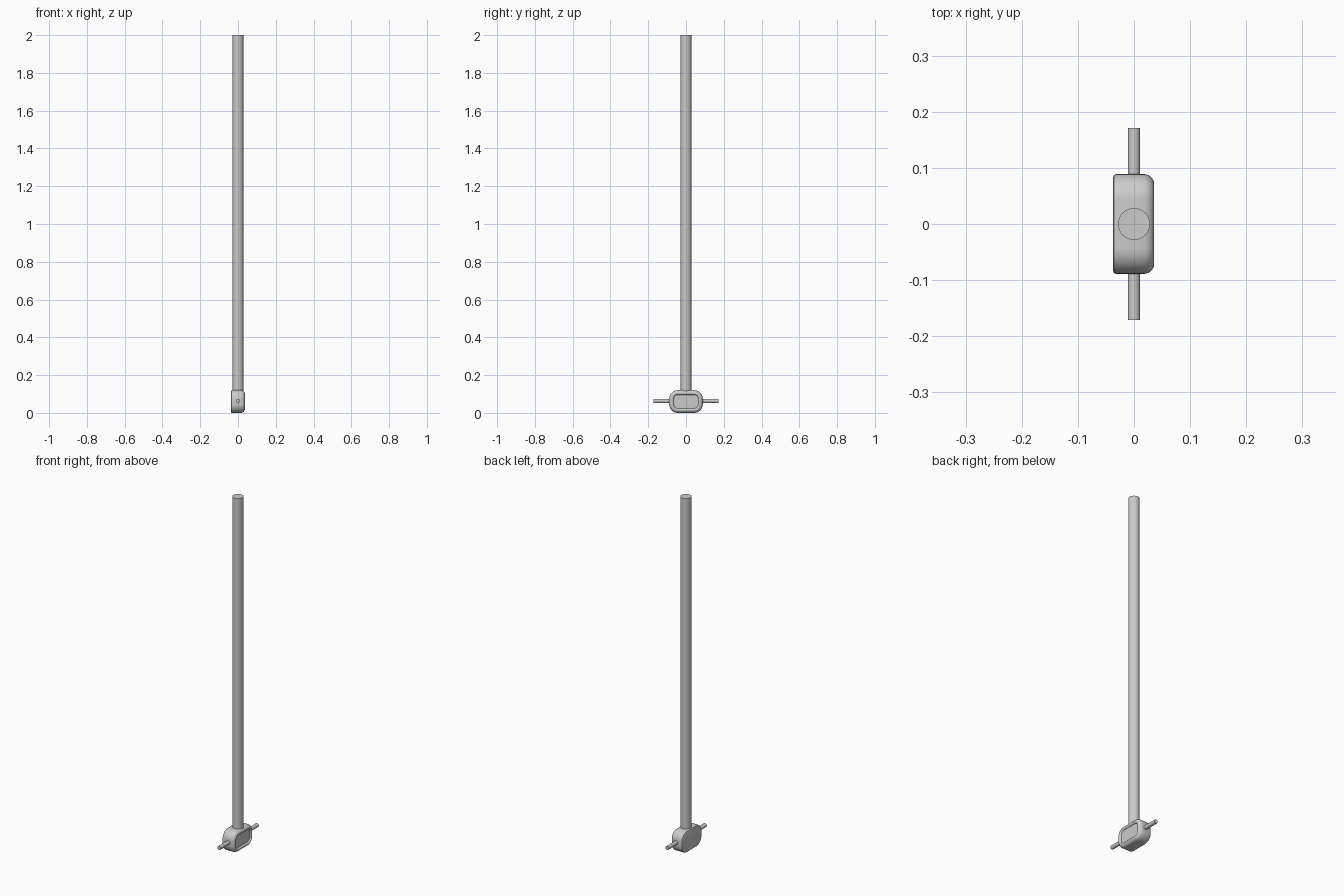
import bpy, bmesh, math

if "Cube" in bpy.data.objects:
    bpy.data.objects.remove(bpy.data.objects["Cube"])


def smooth(ob):
    bpy.ops.object.select_all(action='DESELECT')
    ob.select_set(True)
    bpy.context.view_layer.objects.active = ob
    bpy.ops.object.shade_smooth_by_angle(angle=math.radians(40))


def cylinder(name, radius, length, center, rot=(0, 0, 0), sides=32):
    bpy.ops.mesh.primitive_cylinder_add(vertices=sides, radius=radius, depth=length,
                                        location=center, rotation=rot)
    ob = bpy.context.object
    ob.name = name
    smooth(ob)
    return ob


def rounded_rect(half_y, half_z, radius, steps=8):
    pts = []
    for k, (sy, sz) in enumerate([(1, 1), (-1, 1), (-1, -1), (1, -1)]):
        for i in range(steps + 1):
            a = math.pi / 2 * (k + i / steps)
            pts.append((sy * (half_y - radius) + radius * math.cos(a),
                        sz * (half_z - radius) + radius * math.sin(a)))
    return pts


# Housing: rounded outline lofted along x, soft front rim and recessed panel
HALF_Y, HALF_Z, CORNER, MID_Z = 0.089, 0.06, 0.046, 0.06
sections = [(-0.037, 0.005), (-0.0355, 0.0015), (-0.032, 0), (0.018, 0),
            (0.026, 0.002), (0.032, 0.007), (0.0355, 0.013), (0.036, 0.018),
            (0.034, 0.021), (0.028, 0.024)]
bm = bmesh.new()
rings = []
for x, inset in sections:
    outline = rounded_rect(HALF_Y - inset, HALF_Z - inset, CORNER - inset)
    rings.append([bm.verts.new((x, y, MID_Z + z)) for y, z in outline])
for a, b in zip(rings, rings[1:]):
    for i in range(len(a)):
        j = (i + 1) % len(a)
        bm.faces.new((a[i], a[j], b[j], b[i]))
bm.faces.new(rings[0][::-1])
bm.faces.new(rings[-1])
bmesh.ops.recalc_face_normals(bm, faces=bm.faces)
mesh = bpy.data.meshes.new("housing")
bm.to_mesh(mesh)
bm.free()
housing = bpy.data.objects.new("housing", mesh)
bpy.context.collection.objects.link(housing)
smooth(housing)

# Long upright pole
cylinder("pole", 0.0285, 1.9, (0, 0, 1.05))

# Side pegs
for side, label in ((-1, "front"), (1, "back")):
    cylinder(label + "_peg", 0.011, 0.095, (0, side * 0.1235, 0.063),
             (math.pi / 2, 0, 0), 24)
